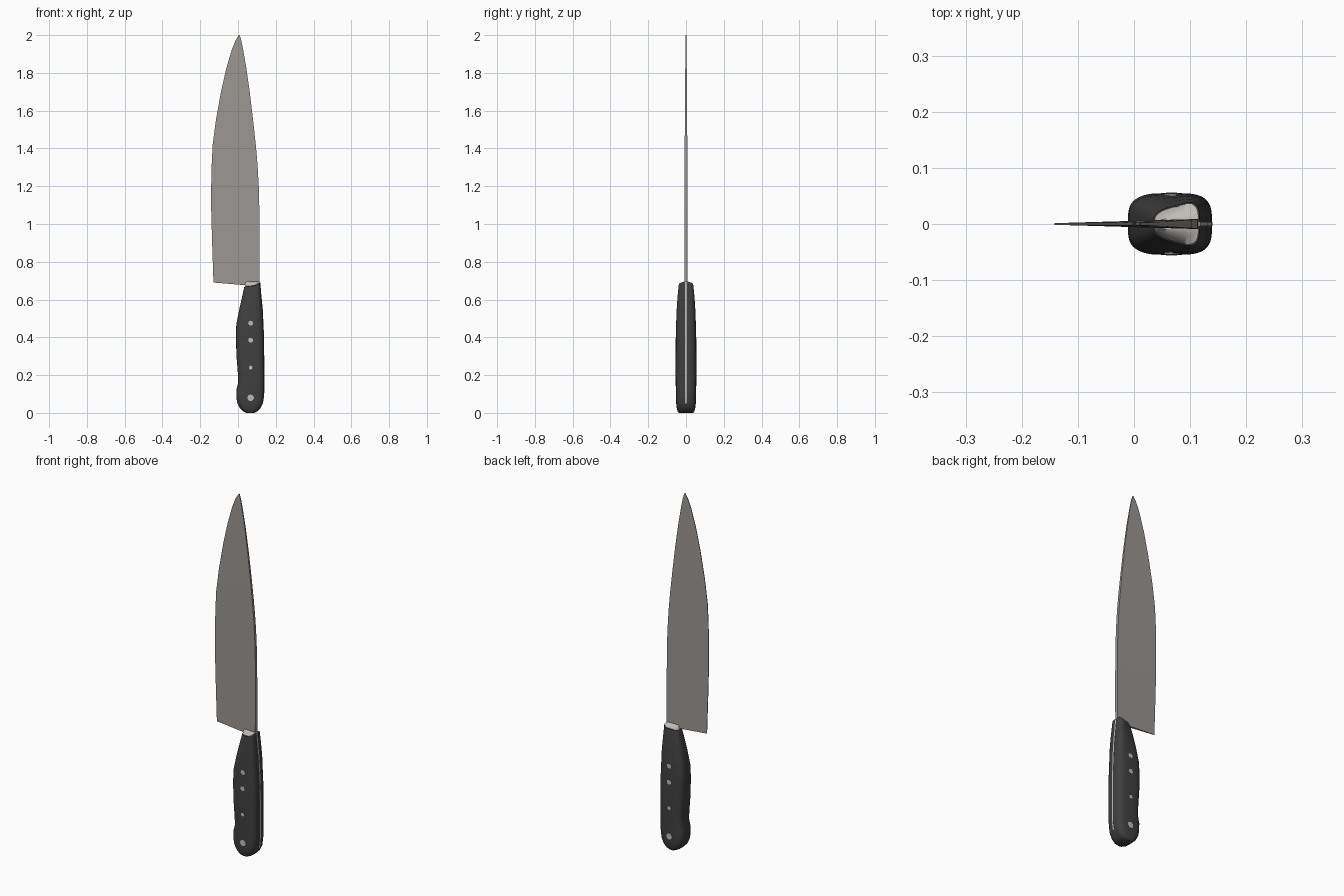
import bpy, bmesh, math

if "Cube" in bpy.data.objects:
    bpy.data.objects.remove(bpy.data.objects["Cube"])


def material(name, color):
    m = bpy.data.materials.new(name)
    m.diffuse_color = (*color, 1)
    m.use_nodes = True
    m.node_tree.nodes["Principled BSDF"].inputs["Base Color"].default_value = m.diffuse_color
    return m


STEEL = material("blade steel", (0.33, 0.31, 0.29))
BRIGHT = material("bright steel", (0.52, 0.50, 0.46))
BLACK = material("black handle", (0.05, 0.05, 0.05))


def loft(name, rings, mat, smooth=None):
    """Skin a list of equal-length closed rings and cap both ends."""
    bm = bmesh.new()
    vs = [[bm.verts.new(p) for p in r] for r in rings]
    n = len(rings[0])
    for a, b in zip(vs, vs[1:]):
        for i in range(n):
            j = (i + 1) % n
            bm.faces.new((a[i], a[j], b[j], b[i]))
    bm.faces.new(vs[0][::-1])
    bm.faces.new(vs[-1])
    bmesh.ops.recalc_face_normals(bm, faces=bm.faces)
    me = bpy.data.meshes.new(name)
    bm.to_mesh(me)
    bm.free()
    ob = bpy.data.objects.new(name, me)
    bpy.context.collection.objects.link(ob)
    me.materials.append(mat)
    if smooth:
        bpy.ops.object.select_all(action='DESELECT')
        ob.select_set(True)
        bpy.context.view_layer.objects.active = ob
        bpy.ops.object.shade_smooth_by_angle(angle=math.radians(smooth))
    return ob


def section(z, xl, xr, hy, taper=0.0, slant=0.0, power=3.5, n=48):
    """Rounded-box cross-section, narrower on the belly side by taper."""
    pts = []
    for i in range(n):
        a = 2 * math.pi * i / n
        c, s = math.cos(a), math.sin(a)
        cx = math.copysign(abs(c) ** (2 / power), c)
        sy = math.copysign(abs(s) ** (2 / power), s)
        u = (cx + 1) / 2
        pts.append(((xl + xr) / 2 + cx * (xr - xl) / 2,
                    hy * sy * (1 - taper * (1 - u)), z + slant * u ** 4))
    return pts


# Handle: z, belly x, spine x, half width, belly taper
handle = [
    (0.0, 0.045, 0.085, 0.038, 0), (0.008, 0.027, 0.103, 0.044, 0),
    (0.025, 0.010, 0.119, 0.049, 0), (0.05, -0.003, 0.131, 0.052, 0),
    (0.08, -0.009, 0.136, 0.053, 0), (0.12, -0.009, 0.139, 0.054, 0),
    (0.16, 0.001, 0.139, 0.0545, 0), (0.20, 0.000, 0.139, 0.055, 0),
    (0.30, -0.008, 0.138, 0.055, 0), (0.40, -0.011, 0.137, 0.055, 0.03),
    (0.47, -0.009, 0.134, 0.054, 0.08), (0.55, 0.007, 0.130, 0.053, 0.2),
    (0.62, 0.023, 0.123, 0.050, 0.35),
]
top = section(0.67, 0.034, 0.117, 0.045, 0.5, 0.02)
loft("handle", [section(*r) for r in handle] + [top], BLACK, 40)

# Bolster cap rising to the blade
loft("bolster", [section(0.66, 0.036, 0.114, 0.042, 0.5, 0.02),
                 section(0.673, 0.036, 0.115, 0.042, 0.5, 0.02),
                 section(0.685, 0.038, 0.114, 0.025, 0.4, 0.008),
                 section(0.695, 0.040, 0.113, 0.012, 0.3, 0.0)], BRIGHT, 50)

# Tang strip showing along the spine of the handle
spine = [(r[0], r[2]) for r in handle if r[0] >= 0.05] + [(0.69, 0.117)]
loft("tang", [[(x - 0.02, -0.004, z), (x + 0.001, -0.004, z),
               (x + 0.001, 0.004, z), (x - 0.02, 0.004, z)]
              for z, x in spine], BRIGHT)

# Rivets through the handle: z, radius, half length
for i, (z, r, h) in enumerate([(0.08, 0.017, 0.0537), (0.24, 0.010, 0.0557),
                               (0.385, 0.013, 0.0553), (0.475, 0.013, 0.0533)]):
    ring = [(r * math.cos(math.tau * k / 20), r * math.sin(math.tau * k / 20))
            for k in range(20)]
    loft(f"rivet_{i + 1}", [[(0.067 + a, y, z + b) for a, b in ring]
                            for y in (-h, h)], BRIGHT)

# Blade: z, edge x, spine x, half thickness of spine
blade = [
    (0.69, -0.130, 0.113, 0.009), (0.90, -0.137, 0.114, 0.009),
    (1.08, -0.142, 0.113, 0.008), (1.20, -0.142, 0.110, 0.008),
    (1.32, -0.139, 0.103, 0.0075), (1.42, -0.134, 0.094, 0.007),
    (1.55, -0.117, 0.080, 0.006), (1.70, -0.090, 0.062, 0.005),
    (1.82, -0.063, 0.045, 0.004), (1.92, -0.034, 0.028, 0.003),
    (1.97, -0.014, 0.018, 0.0025), (2.0, 0.004, 0.009, 0.002),
]
rings = []
for i, (z, xl, xr, t) in enumerate(blade):
    zr = 0.67 if i == 0 else z  # heel slopes down to the bolster
    e = min(0.0015, t * 0.6)
    rings.append([(xl, -e, z), (xr, -t, zr), (xr, t, zr), (xl, e, z)])
loft("blade", rings, STEEL, 30)
